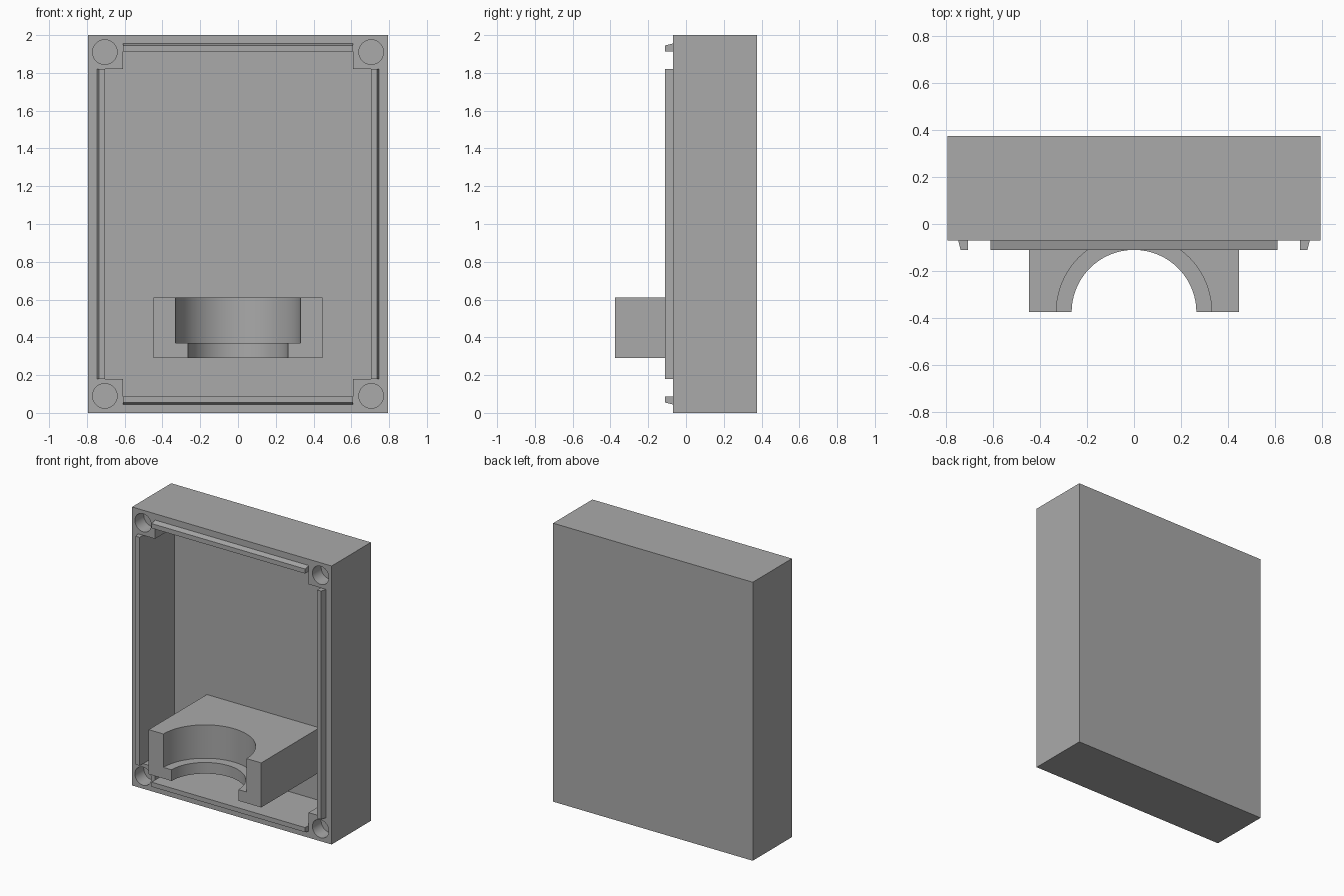
import bpy, bmesh, math
from mathutils import Vector, Matrix

if "Cube" in bpy.data.objects:
    bpy.data.objects.remove(bpy.data.objects["Cube"])

W, D, H = 0.793, 0.375, 2.0      # half width, half depth, height
FRONT = -0.07                    # plane of the shell rim
BACK_IN = 0.285                  # inside face of the back wall
WALL = 0.088

grey = bpy.data.materials.new("plain_grey")
grey.diffuse_color = (0.40, 0.40, 0.40, 1)
grey.use_nodes = True
grey.node_tree.nodes["Principled BSDF"].inputs["Base Color"].default_value = grey.diffuse_color


def prism(name, points, direction):
    """Extrude a closed 3D outline along a direction."""
    bm = bmesh.new()
    face = bm.faces.new([bm.verts.new(p) for p in points])
    ext = bmesh.ops.extrude_face_region(bm, geom=[face])
    verts = [g for g in ext["geom"] if isinstance(g, bmesh.types.BMVert)]
    bmesh.ops.translate(bm, verts=verts, vec=Vector(direction))
    bmesh.ops.recalc_face_normals(bm, faces=bm.faces)
    me = bpy.data.meshes.new(name)
    bm.to_mesh(me)
    bm.free()
    me.materials.append(grey)
    ob = bpy.data.objects.new(name, me)
    bpy.context.collection.objects.link(ob)
    return ob


def box(name, x0, x1, y0, y1, z0, z1):
    return prism(name, [(x0, y0, z0), (x1, y0, z0), (x1, y0, z1), (x0, y0, z1)],
                 (0, y1 - y0, 0))


def circle(n, r, place):
    return [place(r * math.cos(math.tau * i / n), r * math.sin(math.tau * i / n))
            for i in range(n)]


def cut(ob, cutters):
    """Subtract the cutters, bake the result and remove them."""
    for c in cutters:
        c.hide_render = True
        m = ob.modifiers.new("cut", 'BOOLEAN')
        m.operation, m.solver, m.object = 'DIFFERENCE', 'EXACT', c
    dg = bpy.context.evaluated_depsgraph_get()
    me = bpy.data.meshes.new_from_object(ob.evaluated_get(dg))
    ob.modifiers.clear()
    ob.data = me
    for c in cutters:
        bpy.data.objects.remove(c)
    bpy.ops.object.select_all(action='DESELECT')
    ob.select_set(True)
    bpy.context.view_layer.objects.active = ob
    bpy.ops.object.shade_smooth_by_angle(angle=math.radians(30))


# Open box shell: cavity leaves square posts in the corners, each with a blind hole
shell = box("case_shell", -W, W, FRONT, D, 0, H)
a, b = W - WALL, 0.61            # cavity half width, half width between posts
c, d = 1 - WALL, 0.82            # the same for the height, about z = 1
quarter = [(a, d), (b, d), (b, c)]
outline = (quarter + [(-x, z) for x, z in reversed(quarter)]
           + [(-x, -z) for x, z in quarter] + [(x, -z) for x, z in reversed(quarter)])
y_out = FRONT - 0.1
cutters = [prism("cavity_cutter", [(x, y_out, z + 1) for x, z in outline],
                 (0, BACK_IN - y_out, 0))]
for sx in (-1, 1):
    for sz in (-1, 1):
        cutters.append(prism("hole_cutter", circle(
            48, 0.065, lambda u, v: (sx * 0.705 + u, y_out, 1 + sz * 0.91 + v)),
            (0, 0.2, 0)))
cut(shell, cutters)

# Tapered locating lips along the four rim edges (section: offset from centre, y)
TIP = -0.11
for s, side in ((-1, "left"), (1, "right")):
    sec = [(a, FRONT), (0.747, FRONT), (0.737, TIP), (a, TIP)]
    prism(side + "_lip", [(s * x, y, 1 - d) for x, y in sec], (0, 0, 2 * d))
for s, side in ((-1, "bottom"), (1, "top")):
    sec = [(c, FRONT), (0.955, FRONT), (0.945, TIP), (c, TIP)]
    prism(side + "_lip", [(-b, y, 1 + s * z) for z, y in sec], (2 * b, 0, 0))

# Clamp block with a stepped half-round seat
clamp = box("clamp_block", -0.447, 0.447, -D, BACK_IN + 0.01, 0.29, 0.61)
cut(clamp, [
    prism("seat_cutter", circle(96, 0.33, lambda u, v: (u, -D + v, 0.37)), (0, 0, 0.5)),
    prism("neck_cutter", circle(96, 0.265, lambda u, v: (u, -D + v, 0.1)), (0, 0, 0.4)),
])
